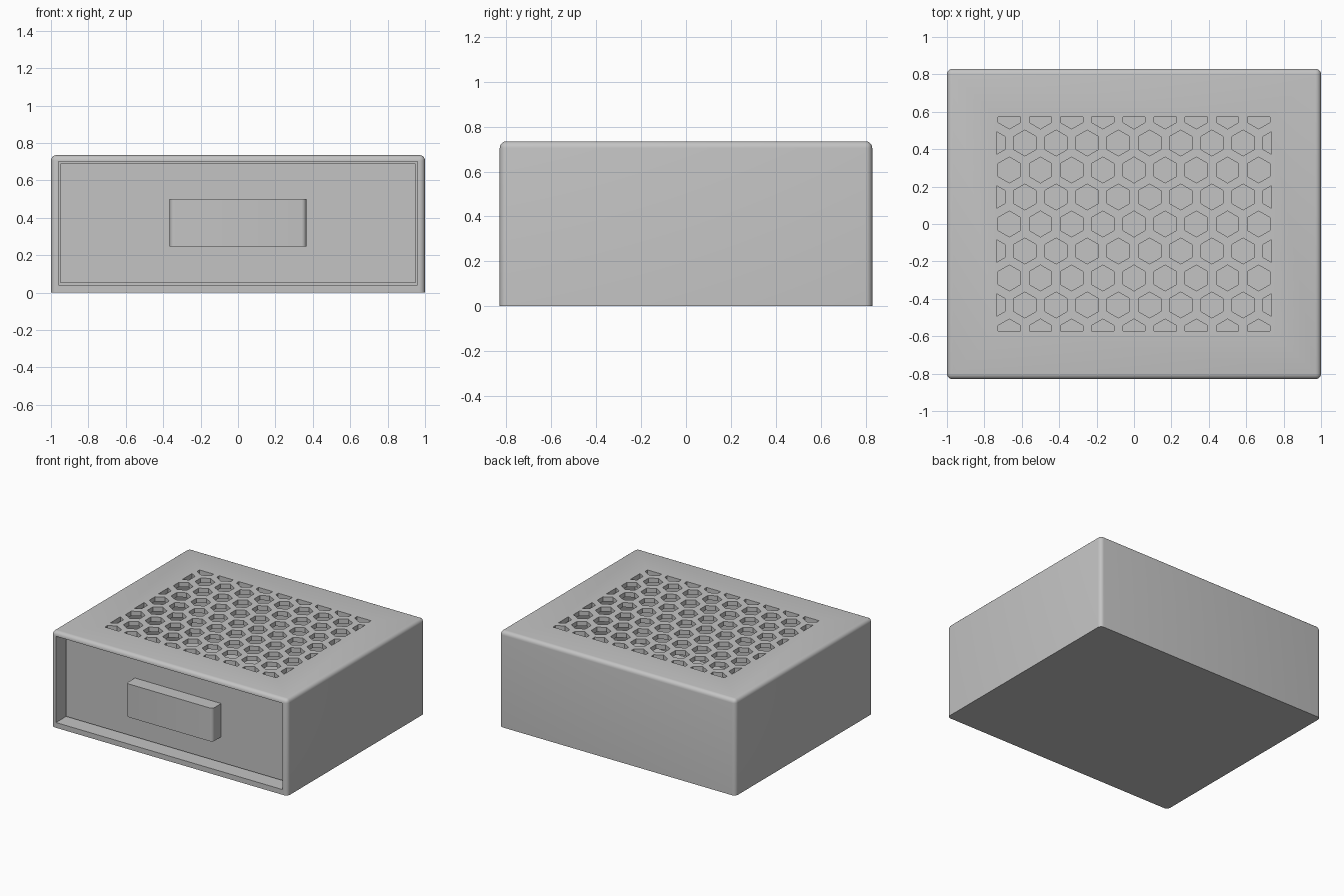
import bpy, bmesh, math
from mathutils import Matrix, Vector

cube = bpy.data.objects.get("Cube")
if cube:
    bpy.data.objects.remove(cube, do_unlink=True)

grey = bpy.data.materials.new("mid grey plastic")
grey.use_nodes = True
COLOUR = (0.55, 0.55, 0.55, 1)
grey.diffuse_color = COLOUR
grey.node_tree.nodes["Principled BSDF"].inputs["Base Color"].default_value = COLOUR


def make_object(name, bm):
    bmesh.ops.recalc_face_normals(bm, faces=bm.faces)
    mesh = bpy.data.meshes.new(name)
    bm.to_mesh(mesh)
    bm.free()
    mesh.materials.append(grey)
    obj = bpy.data.objects.new(name, mesh)
    bpy.context.collection.objects.link(obj)
    return obj


def box(name, low, high, radius=0, rounded=None):
    """Box between two corners; edges whose midpoint passes the rule are rounded."""
    bm = bmesh.new()
    low, high = Vector(low), Vector(high)
    size, centre = high - low, (low + high) / 2
    bmesh.ops.create_cube(bm, size=1, matrix=Matrix.Translation(centre) @ Matrix.Diagonal((*size, 1)))
    if rounded:
        edges = [e for e in bm.edges if rounded((e.verts[0].co + e.verts[1].co) / 2 - centre)]
        bmesh.ops.bevel(bm, geom=edges, offset=radius, segments=5, profile=0.5, affect='EDGES')
    return make_object(name, bm)


def cut(target, cutter):
    cutter.hide_render = True
    mod = target.modifiers.new("cut", 'BOOLEAN')
    mod.operation, mod.solver, mod.object = 'DIFFERENCE', 'EXACT', cutter
    bpy.context.view_layer.objects.active = target
    bpy.ops.object.modifier_apply(modifier=mod.name)
    bpy.data.objects.remove(cutter, do_unlink=True)


def smooth(obj):
    bpy.ops.object.select_all(action='DESELECT')
    obj.select_set(True)
    bpy.context.view_layer.objects.active = obj
    bpy.ops.object.shade_smooth_by_angle(angle=math.radians(30))


def vent_cutter(pitch, radius, half_x, half_y, z_low, z_high):
    """Staggered hexagon prisms, trimmed to a rectangle."""
    bm = bmesh.new()
    for row in range(-4, 5):
        shift = pitch / 2 if row % 2 else 0
        for col in range(-5, 5 + 1):
            x, y = col * pitch + shift, row * pitch * math.sqrt(3) / 2
            if abs(x) - pitch / 3 > half_x:
                continue
            corners = [(x + radius * math.sin(k * math.pi / 3),
                        y + radius * math.cos(k * math.pi / 3), z_low) for k in range(6)]
            bm.faces.new([bm.verts.new(c) for c in corners])
    for axis, limit in ((0, half_x), (1, half_y)):
        for side in (-1, 1):
            normal = Vector((0, 0, 0))
            normal[axis] = side
            bmesh.ops.bisect_plane(bm, geom=bm.verts[:] + bm.edges[:] + bm.faces[:],
                                   plane_co=normal * limit, plane_no=normal, clear_outer=True)
    extruded = bmesh.ops.extrude_face_region(bm, geom=bm.faces[:], use_keep_orig=True)
    top = [g for g in extruded["geom"] if isinstance(g, bmesh.types.BMVert)]
    bmesh.ops.translate(bm, verts=top, vec=(0, 0, z_high - z_low))
    return make_object("vent_cutter", bm)


# Housing: rounded everywhere except the bottom, open at the front
housing = box("housing", (-1, -0.83, 0), (1, 0.83, 0.735), 0.03, lambda m: m.z > -0.1)
cut(housing, box("cavity_cutter", (-0.96, -0.95, 0.04), (0.96, 0.79, 0.70)))
cut(housing, vent_cutter(1 / 6, 0.069, 0.735, 0.572, 0.6, 0.85))
smooth(housing)

# Drawer: open tray set back inside the housing
drawer = box("drawer", (-0.95, -0.725, 0.05), (0.95, 0.78, 0.69))
cut(drawer, box("tray_cutter", (-0.91, -0.685, 0.09), (0.91, 0.74, 0.9)))

# Handle: block with rounded upright front edges
handle = box("drawer_handle", (-0.365, -0.83, 0.245), (0.365, -0.72, 0.50), 0.025,
             lambda m: abs(m.z) < 0.01 and m.y < 0)
smooth(handle)
